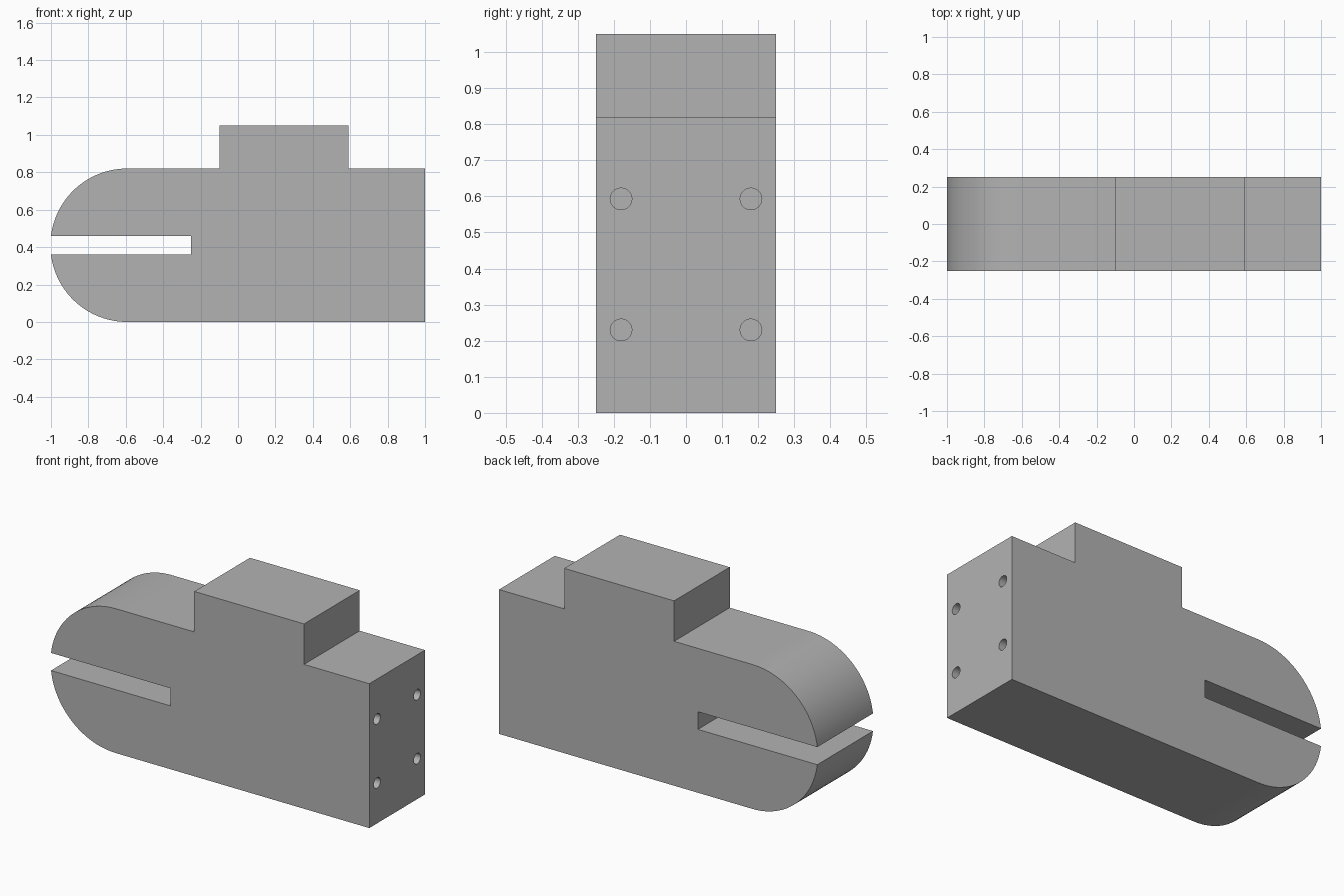
import bpy, bmesh
from math import sin, cos, asin, pi
from mathutils import Matrix, Vector

cube = bpy.data.objects.get("Cube")
if cube:
    bpy.data.objects.remove(cube, do_unlink=True)

HALF_DEPTH = 0.25
RADIUS = 0.41          # rounded nose, also half the body height
SLOT_HALF = 0.05
SLOT_END = -0.25
HOLE_RADIUS, HOLE_DEPTH = 0.03, 0.2

grey = bpy.data.materials.new("plain grey")
grey.use_nodes = True
colour = (0.45, 0.45, 0.45, 1)
grey.diffuse_color = colour
grey.node_tree.nodes["Principled BSDF"].inputs["Base Color"].default_value = colour


def make_object(name, bm):
    bmesh.ops.recalc_face_normals(bm, faces=bm.faces)
    mesh = bpy.data.meshes.new(name)
    bm.to_mesh(mesh)
    bm.free()
    mesh.materials.append(grey)
    obj = bpy.data.objects.new(name, mesh)
    bpy.context.collection.objects.link(obj)
    return obj


# Side outline: stepped top, rounded nose split by a slot
start = asin(SLOT_HALF / RADIUS)
centre_x = -1 + RADIUS * cos(start)
steps = 24
angles = [start + (pi / 2 - start) * i / steps for i in range(steps + 1)]
arc = [(centre_x - RADIUS * cos(a), RADIUS * sin(a)) for a in angles]
upper = [(x, RADIUS + h) for x, h in arc]
lower = [(x, RADIUS - h) for x, h in reversed(arc)]
top = 2 * RADIUS
outline = upper + [(-0.1, top), (-0.1, 1.05), (0.59, 1.05), (0.59, top), (1, top), (1, 0)]
outline += lower + [(SLOT_END, RADIUS - SLOT_HALF), (SLOT_END, RADIUS + SLOT_HALF)]

# Body: outline extruded through the depth
bm = bmesh.new()
face = bm.faces.new([bm.verts.new((x, -HALF_DEPTH, z)) for x, z in outline])
sweep = bmesh.ops.extrude_face_region(bm, geom=[face])
moved = [v for v in sweep["geom"] if isinstance(v, bmesh.types.BMVert)]
bmesh.ops.translate(bm, verts=moved, vec=Vector((0, 2 * HALF_DEPTH, 0)))
body = make_object("slotted_body", bm)

# Four blind holes in the flat end
bm = bmesh.new()
for y in (-0.18, 0.18):
    for z in (0.23, 0.593):
        place = Matrix.Translation((1, y, z)) @ Matrix.Rotation(pi / 2, 4, "Y")
        bmesh.ops.create_cone(bm, cap_ends=True, segments=32, radius1=HOLE_RADIUS,
                              radius2=HOLE_RADIUS, depth=2 * HOLE_DEPTH, matrix=place)
cutter = make_object("hole_cutter", bm)
cutter.hide_render = True

cut = body.modifiers.new("holes", "BOOLEAN")
cut.operation = "DIFFERENCE"
cut.solver = "EXACT"
cut.object = cutter
bpy.ops.object.select_all(action="DESELECT")
body.select_set(True)
bpy.context.view_layer.objects.active = body
bpy.ops.object.modifier_apply(modifier=cut.name)
bpy.data.objects.remove(cutter, do_unlink=True)

# Smooth nose and holes, crisp edges elsewhere
bpy.ops.object.shade_smooth_by_angle(angle=pi / 6)
